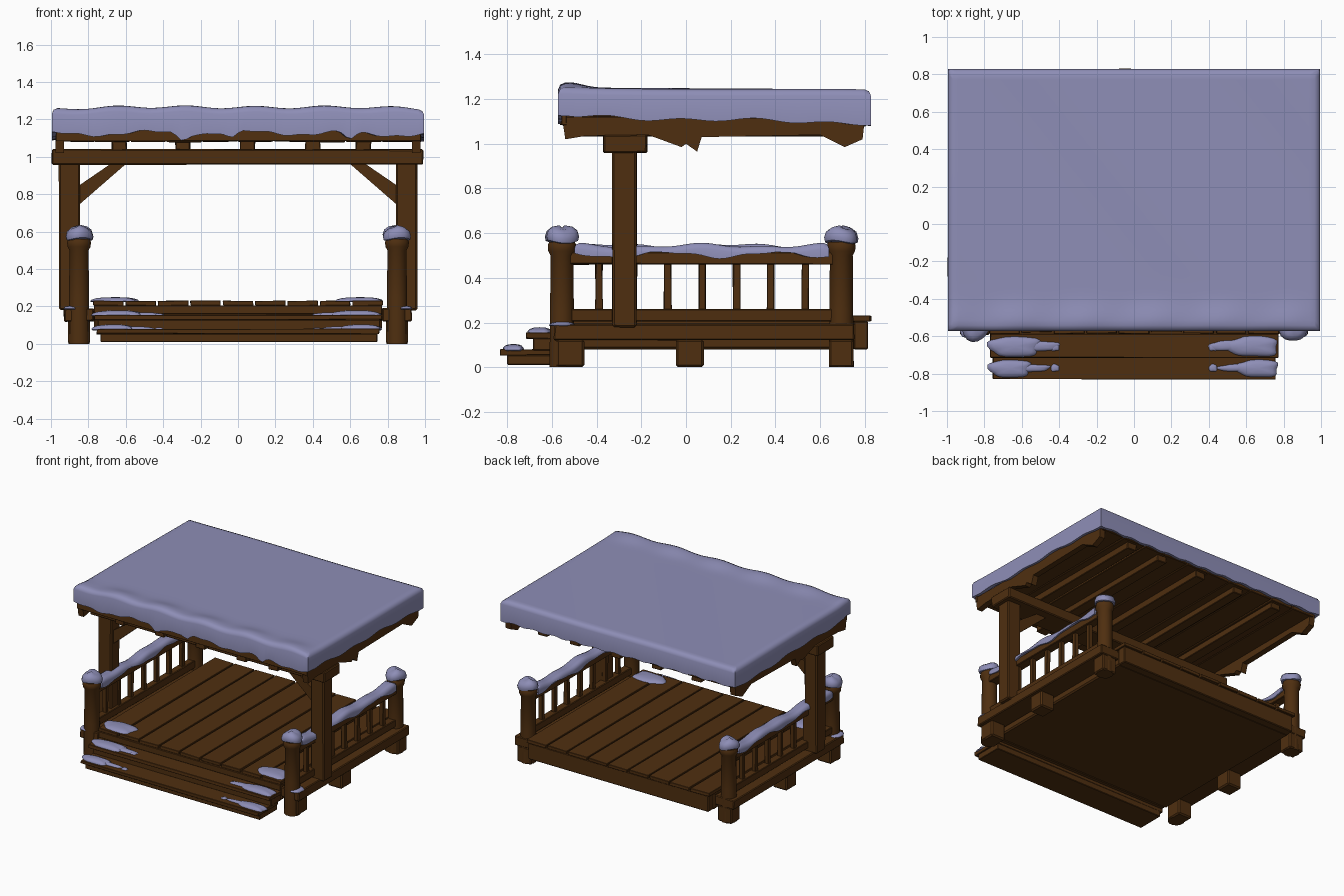
import bpy, bmesh, math, random
from mathutils import Vector, Matrix

random.seed(4)
old = bpy.data.objects.get("Cube")
if old:
    bpy.data.objects.remove(old, do_unlink=True)


def material(name, rgb):
    m = bpy.data.materials.new(name)
    m.use_nodes = True
    m.diffuse_color = (*rgb, 1)
    m.node_tree.nodes["Principled BSDF"].inputs["Base Color"].default_value = (*rgb, 1)
    return m


WOOD = material("dark brown wood", (0.078, 0.028, 0.005))
SNOW = material("blue grey snow", (0.27, 0.27, 0.47))


def finish(bm, name, mat, smooth=False):
    bmesh.ops.recalc_face_normals(bm, faces=bm.faces)
    me = bpy.data.meshes.new(name)
    bm.to_mesh(me)
    bm.free()
    me.materials.append(mat)
    ob = bpy.data.objects.new(name, me)
    bpy.context.collection.objects.link(ob)
    if smooth:
        bpy.ops.object.select_all(action='DESELECT')
        ob.select_set(True)
        bpy.context.view_layer.objects.active = ob
        bpy.ops.object.shade_smooth_by_angle(angle=math.radians(50))
    return ob


def box(name, x, y, z, wobble=0.0, turn=0.0):
    """Timber between the (low, high) limits, with slightly uneven corners."""
    bm = bmesh.new()
    size = [b - a for a, b in (x, y, z)]
    centre = Vector([(a + b) / 2 for a, b in (x, y, z)])
    bmesh.ops.create_cube(bm, size=1, matrix=Matrix.Translation(centre)
                          @ Matrix.Rotation(turn, 4, 'Y') @ Matrix.Diagonal((*size, 1)))
    for v in bm.verts:
        v.co += Vector([random.uniform(-wobble, wobble) for _ in range(3)])
    bmesh.ops.bevel(bm, geom=bm.edges[:], offset=min(size) * 0.08, segments=1, affect='EDGES')
    return finish(bm, name, WOOD)


def lathe(name, x, y, profile, mat, sides, bump=0.0):
    """Turned shape from (radius, height) points, capped at both ends."""
    bm = bmesh.new()
    rings = []
    for r, z in profile:
        ring = []
        for i in range(sides):
            a = math.tau * (i + 0.5) / sides
            k = r * (1 + bump * math.sin(3 * a + 5 * x + 2 * y))
            ring.append(bm.verts.new((x + k * math.cos(a), y + k * math.sin(a),
                                      z + bump * 0.12 * math.sin(2 * a + 4 * y))))
        rings.append(ring)
    for lo, hi in zip(rings, rings[1:]):
        for i in range(sides):
            j = (i + 1) % sides
            bm.faces.new((lo[i], lo[j], hi[j], hi[i]))
    bm.faces.new(rings[0])
    bm.faces.new(rings[-1])
    return finish(bm, name, mat, True)


def snow_slab(name, x, y, nx, ny, top, bottom, edge):
    """Snow sheet: heights from top(x, y), with a ragged skirt down to bottom(x, y)."""
    bm = bmesh.new()
    cx, cy = sum(x) / 2, sum(y) / 2
    hx, hy = (x[1] - x[0]) / 2, (y[1] - y[0]) / 2
    bmesh.ops.create_grid(bm, x_segments=nx, y_segments=ny, size=1)
    for v in bm.verts:
        px, py = cx + v.co.x * (hx - edge), cy + v.co.y * (hy - edge)
        v.co = (px, py, top(px, py))

    def ring(sx, sy, height):
        edges = [e for e in bm.edges if e.is_boundary]
        new = bmesh.ops.extrude_edge_only(bm, edges=edges)["geom"]
        for v in [g for g in new if isinstance(g, bmesh.types.BMVert)]:
            u, w = (v.co.x - cx) * sx, (v.co.y - cy) * sy
            v.co = (cx + u, cy + w, height(cx + u, cy + w, v.co.z))

    ring((hx - edge * 0.3) / (hx - edge), (hy - edge * 0.3) / (hy - edge),
         lambda a, b, z: z - edge * 0.3)
    ring(hx / (hx - edge * 0.3), hy / (hy - edge * 0.3), lambda a, b, z: z - edge * 0.7)
    ring(1, 1, lambda a, b, z: bottom(a, b))
    ring((hx - edge) / hx, (hy - edge) / hy, lambda a, b, z: z + edge * 0.1)
    return finish(bm, name, SNOW, True)


def snow_patch(name, x, y, z, height):
    """Low drift with a wavy outline."""
    bm = bmesh.new()
    bmesh.ops.create_uvsphere(bm, u_segments=24, v_segments=8, radius=1)
    for v in bm.verts:
        a = math.atan2(v.co.y, v.co.x)
        k = 1 + 0.07 * math.sin(3 * a + 9 * x[0]) + 0.05 * math.sin(5 * a + y[0])
        u, w = [math.copysign(abs(c) ** 0.75, c) * k for c in v.co.xy]
        v.co = (sum(x) / 2 + u * (x[1] - x[0]) / 2, sum(y) / 2 + w * (y[1] - y[0]) / 2,
                z + max(v.co.z, -0.2) * height)
    return finish(bm, name, SNOW, True)


# Deck: solid base, loose planks, front board and back joist
box("deck_base", (-0.77, 0.77), (-0.57, 0.76), (0.08, 0.205))
box("deck_back_joist", (-0.76, 0.77), (0.75, 0.815), (0.08, 0.205))
box("deck_front_board", (-0.77, 0.77), (-0.59, -0.56), (0.16, 0.205))
pitch = 1.56 / 9
for i in range(9):
    left = -0.78 + i * pitch
    box(f"deck_plank_{i + 1}", (left + 0.006, left + pitch - 0.006),
        (-0.59 + random.uniform(0, 0.015), 0.83 - random.uniform(0, 0.01)), (0.205, 0.23), 0.002)

# Two steps, each a riser block and an overhanging tread
for name, half, front, back, low, high in (("lower", 0.755, -0.83, -0.59, 0.01, 0.08),
                                           ("upper", 0.77, -0.715, -0.56, 0.075, 0.155)):
    box(f"{name}_step_block", (0.02 - half, half - 0.01), (front + 0.03, back), (low, high - 0.025))
    box(f"{name}_step_tread", (-half, half), (front, back), (high - 0.027, high), 0.003)


def rail_top(x, y):
    return 0.545 + 0.007 * math.sin(11 * y + x) + 0.005 * math.sin(23 * y)


def rail_bottom(x, y):
    return 0.503 + 0.013 * math.sin(13 * y + 3 * x) + 0.005 * math.sin(31 * y)


# Side structures, one for each side
for side, s in (("left", 1), ("right", -1)):
    def span(a, b):
        return tuple(sorted((s * a, s * b)))

    box(f"{side}_side_beam", span(0.77, 0.93), (-0.59, 0.75), (0.12, 0.19), 0.004)
    for where, y in (("front", (-0.58, -0.455)), ("middle", (-0.045, 0.08)), ("back", (0.64, 0.75))):
        box(f"{side}_{where}_foot", span(0.79, 0.91), y, (0.0, 0.125))

    # Round railing posts with a flared head and snow cap
    for where, y in (("front", -0.555), ("back", 0.695)):
        lathe(f"{side}_{where}_railing_post", s * 0.85, y,
              [(0.058, 0), (0.055, 0.25), (0.053, 0.50), (0.064, 0.52), (0.066, 0.545), (0.06, 0.56)],
              WOOD, 12)
        lathe(f"{side}_{where}_post_snow", s * 0.85, y,
              [(0.058, 0.558), (0.07, 0.562), (0.074, 0.58), (0.066, 0.606),
               (0.045, 0.622), (0.012, 0.628)], SNOW, 16, 0.06)

    # Railing
    box(f"{side}_lower_rail", span(0.82, 0.88), (-0.53, 0.67), (0.205, 0.26), 0.002)
    box(f"{side}_upper_rail", span(0.815, 0.885), (-0.53, 0.67), (0.46, 0.515), 0.002)
    for i in range(7):
        y = -0.39 + i * 0.154
        box(f"{side}_baluster_{i + 1}", span(0.835, 0.867), (y - 0.016, y + 0.016), (0.25, 0.47), 0.003)
    snow_slab(f"{side}_rail_snow", span(0.802, 0.898), (-0.5, 0.64), 4, 44, rail_top, rail_bottom, 0.025)

    # Tall roof post with a diagonal brace
    box(f"{side}_roof_post", span(0.845, 0.957), (-0.33, -0.22), (0.18, 0.98), 0.002)
    brace = bmesh.new()
    outline = [(0.86, 0.84), (0.86, 0.735), (0.59, 0.97), (0.67, 0.97)]
    face = brace.faces.new([brace.verts.new((s * x, -0.30, z)) for x, z in outline])
    ext = bmesh.ops.extrude_face_region(brace, geom=[face])["geom"]
    bmesh.ops.translate(brace, vec=(0, 0.06, 0), verts=[g for g in ext if isinstance(g, bmesh.types.BMVert)])
    finish(brace, f"{side}_brace", WOOD)

    # Weathered side board of the roof with a broken lower edge
    board = bmesh.new()
    outline = [(-0.555, 1.12), (-0.54, 1.02), (-0.45, 1.035), (-0.17, 1.04), (-0.02, 0.985),
               (0.0, 1.0), (0.05, 0.965), (0.07, 1.03), (0.6, 1.04), (0.71, 0.985), (0.79, 1.02), (0.8, 1.11)]
    face = board.faces.new([board.verts.new((s * 0.93, y, z)) for y, z in outline])
    ext = bmesh.ops.extrude_face_region(board, geom=[face])["geom"]
    bmesh.ops.translate(board, vec=(s * 0.045, 0, 0), verts=[g for g in ext if isinstance(g, bmesh.types.BMVert)])
    finish(board, f"{side}_roof_side_board", WOOD)

    # Drifts on the deck and steps
    snow_patch(f"{side}_deck_drift", span(0.53, 0.78), (-0.57, -0.42), 0.228, 0.022)
    for name, y, z, inner in (("upper", (-0.71, -0.6), 0.153, 0.5), ("lower", (-0.82, -0.725), 0.078, 0.55)):
        snow_patch(f"{side}_{name}_step_drift", span(inner, 0.775), y, z, 0.026)
        snow_patch(f"{side}_{name}_step_drift_tail", span(inner - 0.1, inner + 0.12),
                   (y[0] + 0.03, y[1] - 0.025), z, 0.015)
        snow_patch(f"{side}_{name}_drift_clump", span(0.4, 0.445), (y[0] + 0.03, y[0] + 0.07), z, 0.01)
    snow_patch(f"{side}_beam_drift", span(0.86, 0.93), (-0.61, -0.5), 0.188, 0.015)

# Roof timbers
box("roof_beam", (-0.995, 0.99), (-0.37, -0.175), (0.96, 1.04), 0.003)
for i, x in enumerate((-0.635, -0.295, 0.05, 0.4, 0.67)):
    box(f"rafter_{i + 1}", (x - 0.04, x + 0.04), (-0.53, 0.78), (1.035, 1.085), 0.003)
for i in range(10):
    x = -0.96 + i * 0.192
    box(f"roof_board_{i + 1}", (x + 0.002, x + 0.19), (-0.55, 0.805), (1.08, 1.125), 0.003)
box("roof_front_board", (-0.975, 0.975), (-0.56, -0.535), (1.085, 1.15), 0.004)


# Thick roof snow with a raised front lip and ragged skirt
def roof_top(x, y):
    lip = math.exp(-((y + 0.52) / 0.08) ** 2)
    return (1.25 - 0.006 * (y + 0.57) + lip * (0.018 + 0.007 * math.sin(17 * x) - 0.012 * x ** 4)
            + 0.002 * math.sin(5 * x + 4 * y))


def roof_bottom(x, y):
    z = 1.122 - 0.022 * (y + 0.57) + 0.007 * math.sin(19 * y + 2 * x) + 0.005 * math.sin(37 * x + 8 * y)
    if y < -0.5:
        z += 0.012 * math.sin(12 * x + 1)
        z -= sum(0.035 * math.exp(-((x - c) / 0.035) ** 2) for c in (-0.3, -0.03, 0.6))
    return z


snow_slab("roof_snow", (-0.995, 0.995), (-0.572, 0.828), 72, 50, roof_top, roof_bottom, 0.03)
